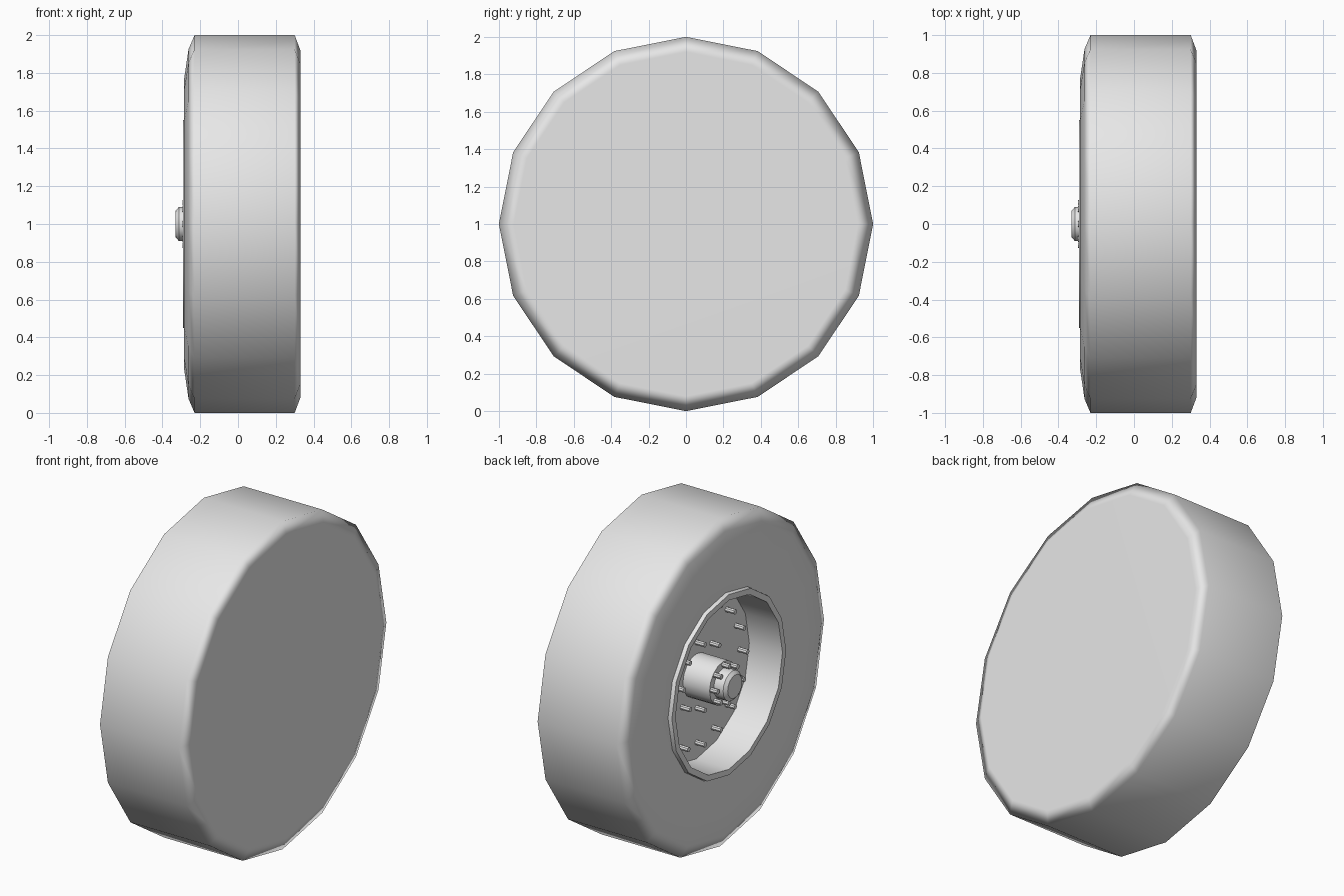
import bpy, bmesh
from math import sin, cos, radians, pi

if "Cube" in bpy.data.objects:
    bpy.data.objects.remove(bpy.data.objects["Cube"], do_unlink=True)

AXLE_HEIGHT = 1.0

grey = bpy.data.materials.new("light grey")
grey.use_nodes = True
grey.diffuse_color = (0.8, 0.8, 0.8, 1)
grey.node_tree.nodes["Principled BSDF"].inputs["Base Color"].default_value = grey.diffuse_color


def add_lathe(bm, profile, sides, y=0.0, z=0.0, cap_start=False, cap_end=False):
    """Turn (x, radius) points around an axle along x."""
    rings = []
    for x, r in profile:
        rings.append([bm.verts.new((x, y + r * cos(2 * pi * i / sides),
                                    z + r * sin(2 * pi * i / sides)))
                      for i in range(sides)])
    for a, b in zip(rings, rings[1:]):
        for i in range(sides):
            j = (i + 1) % sides
            bm.faces.new((a[i], a[j], b[j], b[i]))
    if cap_start:
        bm.faces.new(rings[0][::-1])
    if cap_end:
        bm.faces.new(rings[-1])


def finish(bm, name, angle=40):
    mesh = bpy.data.meshes.new(name)
    bm.to_mesh(mesh)
    bm.free()
    mesh.materials.append(grey)
    obj = bpy.data.objects.new(name, mesh)
    obj.location.z = AXLE_HEIGHT
    bpy.context.collection.objects.link(obj)
    bpy.ops.object.select_all(action='DESELECT')
    obj.select_set(True)
    bpy.context.view_layer.objects.active = obj
    bpy.ops.object.shade_smooth_by_angle(angle=radians(angle))
    return obj


def lathe_part(name, profile, angle=40, **caps):
    bm = bmesh.new()
    add_lathe(bm, profile, 16, **caps)
    return finish(bm, name, angle)


def bolt_ring(name, count, radius, x_tip, x_base):
    bm = bmesh.new()
    for i in range(count):
        t = 2 * pi * i / count
        add_lathe(bm, [(x_tip, 0.015), (x_base, 0.015)], 8,
                  radius * cos(t), radius * sin(t), cap_start=True)
    return finish(bm, name)


# Tire with rounded shoulders and a closed flat back
tire = lathe_part("tire", [(-0.265, 0.54), (-0.285, 0.77), (-0.262, 0.925), (-0.23, 1.0),
                           (0.3, 1.0), (0.33, 0.92)], angle=80, cap_end=True)
weighted = tire.modifiers.new("even_shading", 'WEIGHTED_NORMAL')
weighted.keep_sharp = True

# Recessed rim dish with a raised lip
lathe_part("rim", [(-0.07, 0.51), (-0.29, 0.515), (-0.29, 0.55), (-0.255, 0.555)],
           cap_start=True)

# Hub barrel and its chamfered end cap
lathe_part("hub", [(-0.25, 0.13), (-0.06, 0.13)], cap_start=True)
lathe_part("hub_cap", [(-0.33, 0.07), (-0.313, 0.09), (-0.24, 0.09)], cap_start=True)

# Bolt circles on the dish and the hub
bolt_ring("outer_bolts", 16, 0.41, -0.13, -0.06)
bolt_ring("inner_bolts", 8, 0.2, -0.13, -0.06)
bolt_ring("hub_bolts", 8, 0.112, -0.295, -0.24)
